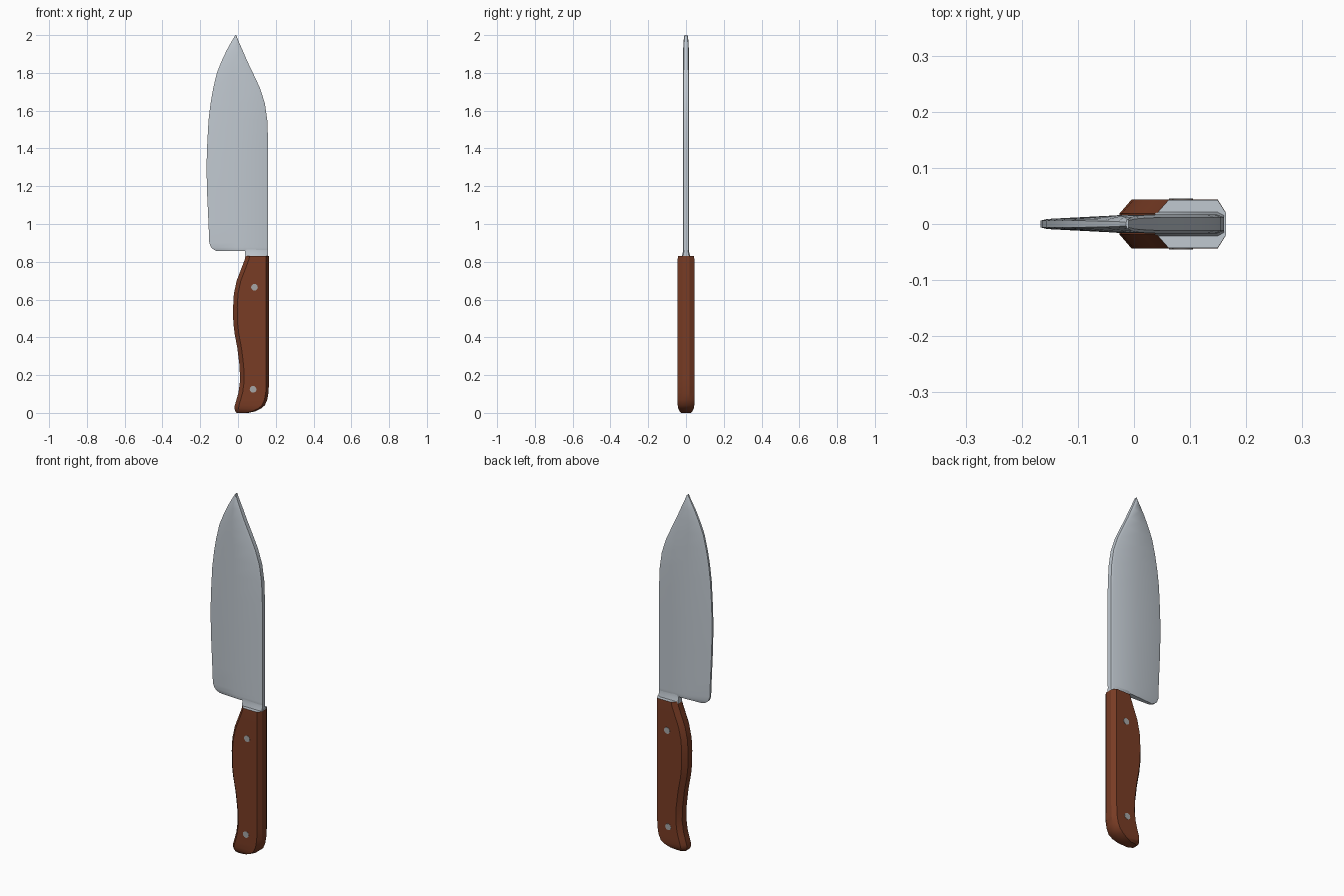
import bpy, bmesh, math

def material(name, col):
    m = bpy.data.materials.new(name)
    m.diffuse_color = (*col, 1)
    return m

steel = material("steel", (0.53, 0.58, 0.63))
wood = material("brown wood", (0.19, 0.045, 0.018))
rivet_grey = material("rivet grey", (0.38, 0.38, 0.38))

def loft(name, rings, mats, angle=30):
    """Skin a list of equal-length point rings and cap both ends."""
    bm = bmesh.new()
    loops = [[bm.verts.new(p) for p in r] for r in rings]
    n = len(loops[0])
    for a, b in zip(loops, loops[1:]):
        for i in range(n):
            j = (i + 1) % n
            bm.faces.new((a[i], a[j], b[j], b[i]))
    bm.faces.new(loops[0][::-1])
    top = bm.faces.new(loops[-1])
    top.material_index = len(mats) - 1
    bmesh.ops.recalc_face_normals(bm, faces=bm.faces)
    me = bpy.data.meshes.new(name)
    bm.to_mesh(me)
    bm.free()
    for m in mats:
        me.materials.append(m)
    ob = bpy.data.objects.new(name, me)
    bpy.context.collection.objects.link(ob)
    bpy.context.view_layer.objects.active = ob
    ob.select_set(True)
    bpy.ops.object.shade_smooth_by_angle(angle=math.radians(angle))
    ob.select_set(False)
    return ob

def section(half, z):
    """Mirror a half outline (x, y) across y = 0."""
    return [(x, -y, z) for x, y in half] + [(x, y, z) for x, y in reversed(half)]

# Blade: height, cutting edge x, spine x, thickness factor
blade_rows = [
    (0.856, -0.110, 0.16, 0.9), (0.864, -0.128, 0.16, 1), (0.877, -0.143, 0.16, 1),
    (0.90, -0.152, 0.16, 1), (1.00, -0.156, 0.16, 1), (1.15, -0.163, 0.16, 1),
    (1.30, -0.167, 0.16, 1), (1.42, -0.163, 0.16, 1), (1.55, -0.156, 0.155, 1),
    (1.64, -0.145, 0.142, 1), (1.72, -0.131, 0.116, 1), (1.80, -0.112, 0.079, 1),
    (1.86, -0.088, 0.050, 0.97), (1.92, -0.060, 0.024, 0.9),
    (1.97, -0.032, 0.002, 0.75), (2.0, -0.014, -0.010, 0.5)]
rings = []
for z, l, r, t in blade_rows:
    w = r - l
    e = min(0.012, w * 0.15)
    half = [(l, 0.006 * t), (l + e, 0.009 * t), (l + 0.45 * w, 0.016 * t),
            (r - e, 0.017 * t), (r, 0.012 * t)]
    rings.append(section(half, z))
loft("blade", rings, [steel])

# Neck between blade and handle
rings = [section([(0.037, y * 0.8), (0.045, y), (0.148, y), (0.16, y * 0.7)], z)
         for z, y in ((0.815, 0.024), (0.835, 0.021), (0.85, 0.017), (0.866, 0.0165))]
loft("neck", rings, [steel])

# Handle: height, belly x, back x, half thickness
handle_rows = [
    (0.0, -0.006, 0.055, 0.026), (0.008, -0.014, 0.09, 0.034), (0.022, -0.019, 0.12, 0.041),
    (0.04, -0.017, 0.142, 0.044), (0.07, -0.008, 0.155, 0.044), (0.11, 0.003, 0.162, 0.044),
    (0.17, 0.011, 0.164, 0.044), (0.25, 0.008, 0.164, 0.044), (0.34, -0.003, 0.164, 0.044),
    (0.42, -0.018, 0.164, 0.044), (0.48, -0.025, 0.164, 0.044), (0.56, -0.026, 0.164, 0.044),
    (0.63, -0.022, 0.164, 0.044), (0.70, -0.007, 0.164, 0.044), (0.76, 0.016, 0.164, 0.044),
    (0.81, 0.035, 0.164, 0.044), (0.83, 0.040, 0.164, 0.043)]
rings = []
for z, l, r, y in handle_rows:
    half = [(l, y * 0.42), (l + 0.022, y), (r - 0.015, y), (r, y * 0.45)]
    rings.append(section(half, z))
loft("handle", rings, [wood, steel])  # steel end face under the blade

# Rivets running through the handle
for i, (x, z) in enumerate(((0.087, 0.665), (0.080, 0.125))):
    ring = [[(x + 0.018 * math.cos(k * math.pi / 6), y, z + 0.018 * math.sin(k * math.pi / 6))
             for k in range(12)] for y in (-0.0455, 0.0455)]
    loft(f"rivet_{i + 1}", ring, [rivet_grey])
